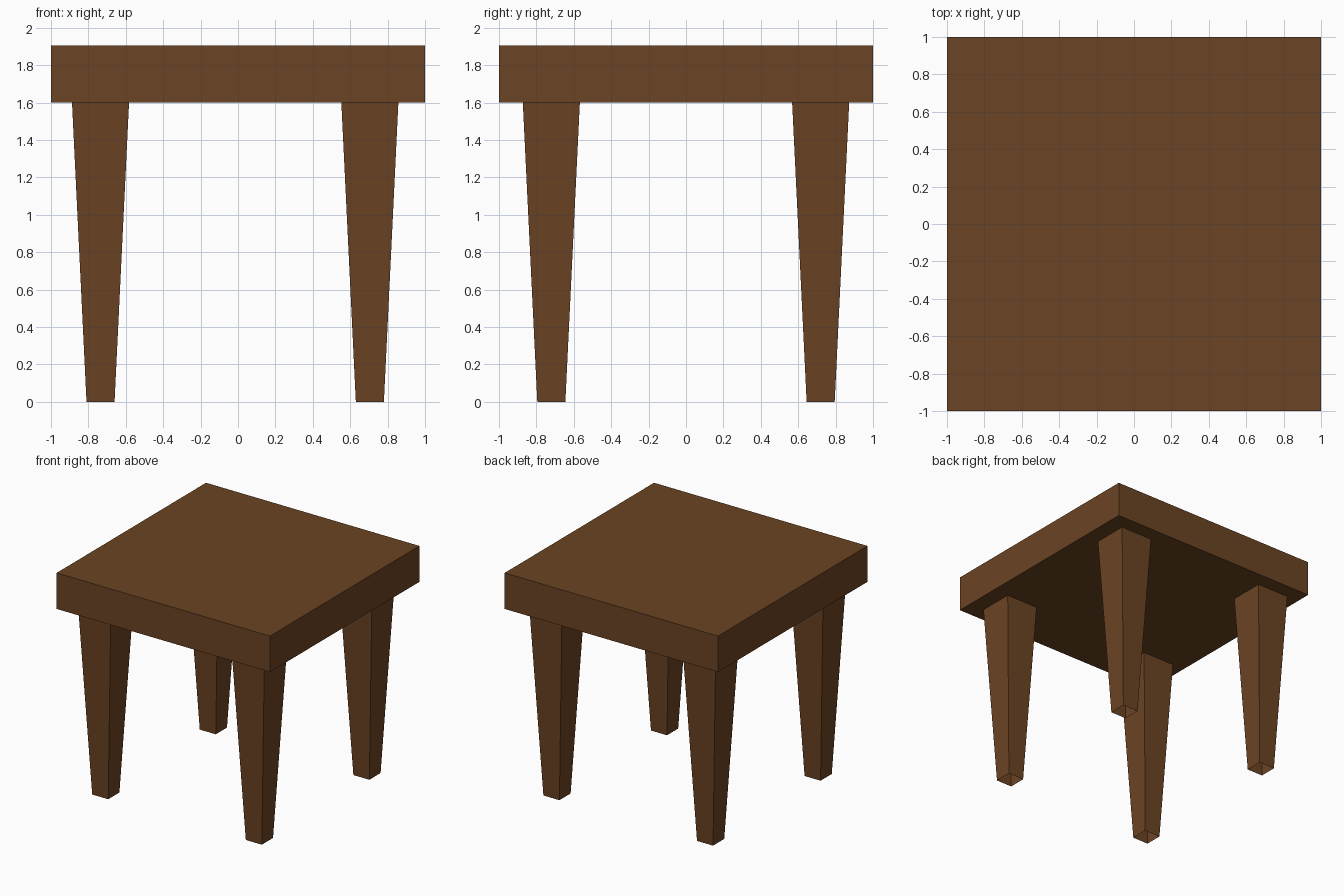
import bpy, bmesh

if "Cube" in bpy.data.objects:
    bpy.data.objects.remove(bpy.data.objects["Cube"])

wood = bpy.data.materials.new("brown wood")
wood.diffuse_color = (0.147, 0.057, 0.017, 1)
wood.use_nodes = True
wood.node_tree.nodes["Principled BSDF"].inputs["Base Color"].default_value = wood.diffuse_color


def tapered_box(name, cx, cy, z0, z1, half0, half1, capped):
    """Square tapered box; uncapped boxes are open at both ends."""
    bm = bmesh.new()
    rings = [[bm.verts.new((cx + sx * h, cy + sy * h, z))
              for sx, sy in ((-1, -1), (1, -1), (1, 1), (-1, 1))]
             for z, h in ((z0, half0), (z1, half1))]
    low, high = rings
    for i in range(4):
        j = (i + 1) % 4
        bm.faces.new((low[i], low[j], high[j], high[i]))
    if capped:
        bm.faces.new(low[::-1])
        bm.faces.new(high)
    mesh = bpy.data.meshes.new(name)
    bm.to_mesh(mesh)
    bm.free()
    mesh.materials.append(wood)
    bpy.context.collection.objects.link(bpy.data.objects.new(name, mesh))


# Thick square top
tapered_box("table_top", 0, 0, 1.6, 1.905, 1, 1, True)

# Four tapered hollow legs, set slightly towards -x
for side, x in (("left", -0.735), ("right", 0.705)):
    for end, y in (("front", -0.72), ("back", 0.72)):
        tapered_box(f"{end}_{side}_leg", x, y, 0, 1.6, 0.075, 0.1525, False)
